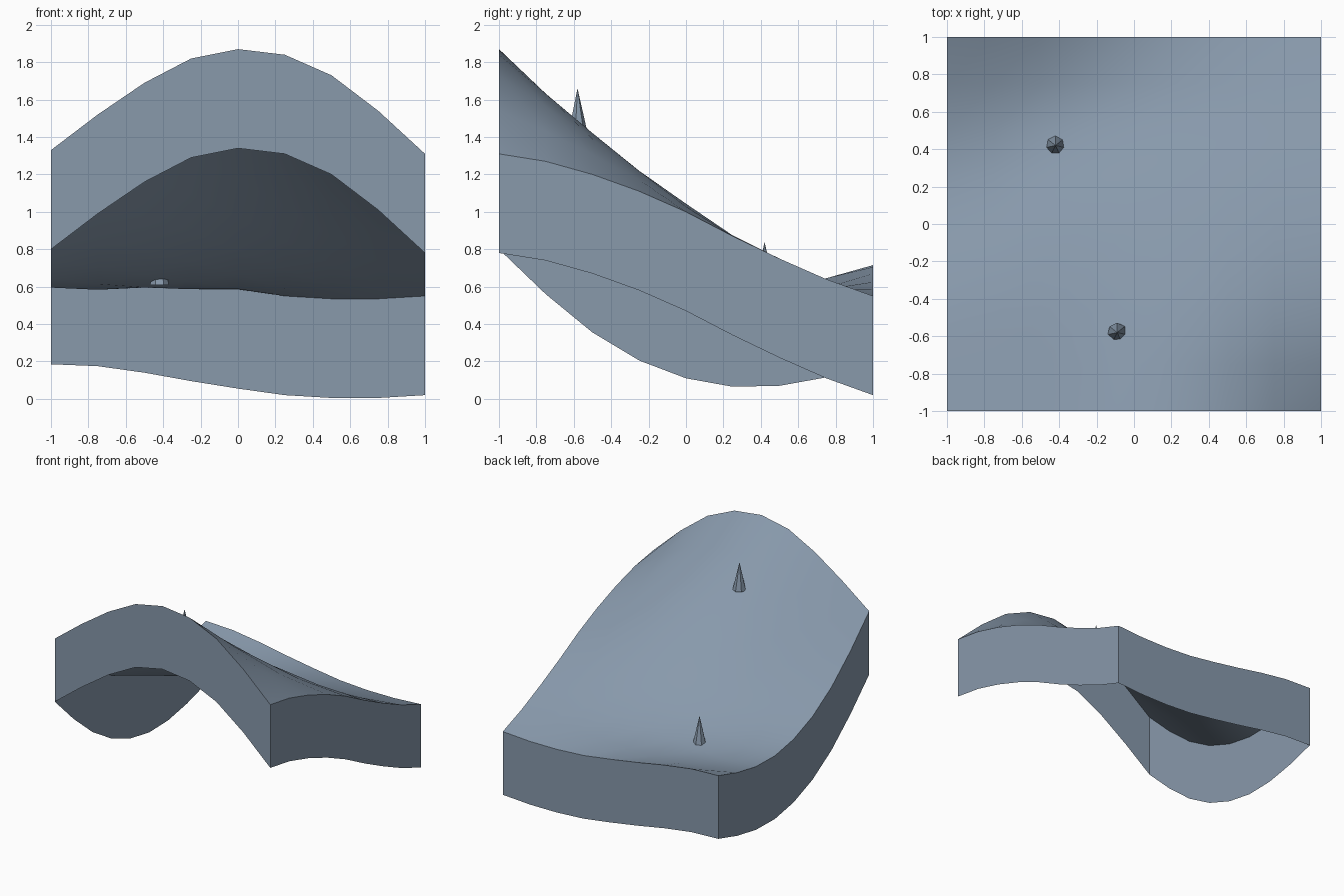
import bpy
import bmesh
import math

cube = bpy.data.objects.get("Cube")
if cube:
    bpy.data.objects.remove(cube, do_unlink=True)

CELLS = 8
SKIRT_DEPTH = 0.53

# Edge height profiles, from low to high x or y
FRONT = [1.33, 1.52, 1.69, 1.82, 1.87, 1.84, 1.73, 1.54, 1.31]
BACK = [0.715, 0.705, 0.67, 0.625, 0.585, 0.55, 0.535, 0.535, 0.55]
LEFT_SIDE = [1.33, 1.09, 0.885, 0.735, 0.64, 0.595, 0.6, 0.645, 0.715]
RIGHT_SIDE = [1.31, 1.27, 1.2, 1.11, 1.0, 0.87, 0.75, 0.64, 0.55]


def make_material(name, color):
    mat = bpy.data.materials.new(name)
    mat.use_nodes = True
    mat.diffuse_color = color
    for node in mat.node_tree.nodes:
        if node.type == 'BSDF_PRINCIPLED':
            node.inputs["Base Color"].default_value = color
    return mat


def make_object(name, bm, mat):
    mesh = bpy.data.meshes.new(name)
    bm.to_mesh(mesh)
    bm.free()
    mesh.materials.append(mat)
    obj = bpy.data.objects.new(name, mesh)
    bpy.context.collection.objects.link(obj)
    return obj


def mix(a, b, t):
    return a + (b - a) * t


def height(i, j):
    """Blend the four edge profiles, then sag the middle towards one corner."""
    s, t = i / CELLS, j / CELLS
    x, y = 2 * s - 1, 2 * t - 1
    across = mix(LEFT_SIDE[j], RIGHT_SIDE[j], s)
    along = mix(FRONT[i], BACK[i], t)
    corners = mix(mix(FRONT[0], BACK[0], t), mix(FRONT[-1], BACK[-1], t), s)
    d = y - x
    sag = (1 - x * x) * (1 - y * y) * (0.095 + 0.09 * d + 0.045 * d * d)
    return across + along - corners - sag


slate = make_material("slate_blue_grey", (0.246, 0.319, 0.41, 1.0))

# Rolling ground surface
bm = bmesh.new()
grid = [[bm.verts.new((2 * i / CELLS - 1, 2 * j / CELLS - 1, height(i, j)))
         for j in range(CELLS + 1)] for i in range(CELLS + 1)]
for i in range(CELLS):
    for j in range(CELLS):
        bm.faces.new((grid[i][j], grid[i + 1][j],
                      grid[i + 1][j + 1], grid[i][j + 1]))

# Walls hanging from the border, open underneath
n = CELLS
rim = ([grid[k][0] for k in range(n)] + [grid[n][k] for k in range(n)]
       + [grid[n - k][n] for k in range(n)] + [grid[0][n - k] for k in range(n)])
low = [bm.verts.new((v.co.x, v.co.y, v.co.z - SKIRT_DEPTH)) for v in rim]
for k in range(len(rim)):
    m = (k + 1) % len(rim)
    bm.faces.new((rim[k], low[k], low[m], rim[m]))

ground = make_object("ground_slab", bm, slate)
bpy.ops.object.select_all(action='DESELECT')
ground.select_set(True)
bpy.context.view_layer.objects.active = ground
bpy.ops.object.shade_smooth_by_angle(angle=math.radians(30))

# Small faceted spikes standing on the ground
for name, spot in (("front_spike", (-0.09, -0.58, 1.43)),
                   ("back_spike", (-0.42, 0.42, 0.61))):
    bm = bmesh.new()
    bmesh.ops.create_cone(bm, cap_ends=True, segments=7,
                          radius1=0.052, radius2=0, depth=0.23)
    bmesh.ops.translate(bm, vec=(0, 0, 0.115), verts=bm.verts)
    make_object(name, bm, slate).location = spot
